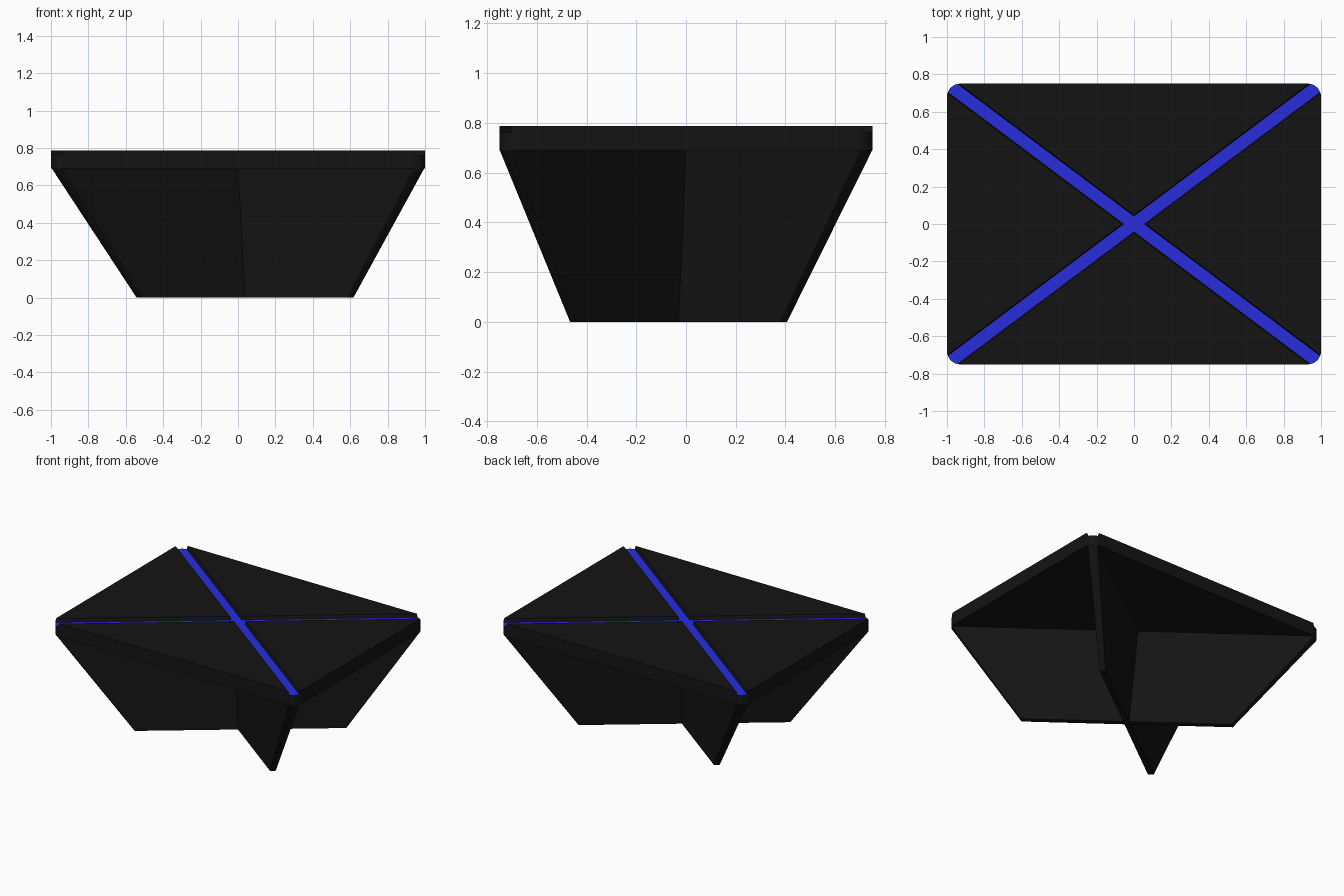
import bpy, bmesh
from math import atan2, asin, cos, sin, pi

if "Cube" in bpy.data.objects:
    bpy.data.objects.remove(bpy.data.objects["Cube"])

HX, HY, R = 1.0, 0.75, 0.07          # half sizes and corner radius of the top
DIAG = atan2(HY, HX)
CX, CY = HX - R, HY - R
OFF = -sin(DIAG) * CX + cos(DIAG) * CY  # arc centre offset from the diagonal


def material(name, rgb):
    m = bpy.data.materials.new(name)
    m.diffuse_color = (*rgb, 1)
    m.use_nodes = True
    m.node_tree.nodes["Principled BSDF"].inputs["Base Color"].default_value = m.diffuse_color
    return m


black = material("black", (0.007, 0.007, 0.007))
blue = material("blue", (0.02, 0.027, 0.72))


def arc(a, b, n):
    return [(CX + R * cos(a + (b - a) * i / n), CY + R * sin(a + (b - a) * i / n))
            for i in range(n + 1)]


def hit(w):
    """Angle at which a line offset w from the diagonal meets the rounded corner."""
    return DIAG + asin((w - OFF) / R)


def mirrored(pts, sx, sy):
    return [(x * sx, y * sy) for x, y in pts]


def loft(name, rings, mats):
    """Prism through (outline, z) rings; the last material goes on the top cap."""
    bm = bmesh.new()
    loops = [[bm.verts.new((x, y, z)) for x, y in pts] for pts, z in rings]
    n = len(loops[0])
    for lo, hi in zip(loops, loops[1:]):
        for i in range(n):
            j = (i + 1) % n
            bm.faces.new((lo[i], lo[j], hi[j], hi[i]))
    bm.faces.new(loops[0][::-1])
    bm.faces.new(loops[-1]).material_index = len(mats) - 1
    bmesh.ops.recalc_face_normals(bm, faces=bm.faces)
    me = bpy.data.meshes.new(name)
    bm.to_mesh(me)
    bm.free()
    for m in mats:
        me.materials.append(m)
    ob = bpy.data.objects.new(name, me)
    bpy.context.collection.objects.link(ob)


# Crossed base: X outline tapering down to a smaller, shifted foot, blue on top
W = 0.033
tip = arc(hit(-W), hit(W), 5)
cross = (tip + [(0, W / cos(DIAG))]
         + mirrored(tip, -1, 1)[::-1] + [(-W / sin(DIAG), 0)]
         + mirrored(tip, -1, -1) + [(0, -W / cos(DIAG))]
         + mirrored(tip, 1, -1)[::-1] + [(W / sin(DIAG), 0)])
foot = [(x * 0.5825 + 0.0375, y * 0.5825 - 0.03) for x, y in cross]
loft("crossed_base", [(foot, 0), (cross, 0.69), (cross, 0.762)], [black, blue])


# Four triangular top panels with slightly sloped groove walls
def long_panel(w):
    a = arc(hit(w), pi / 2, 3)
    return [(0, w / cos(DIAG))] + a + mirrored(a, -1, 1)[::-1]


def short_panel(w):
    a = arc(hit(-w), 0, 3)
    return [(w / sin(DIAG), 0)] + a + mirrored(a, 1, -1)[::-1]


for name, shape, sx, sy in (("back_panel", long_panel, 1, 1),
                            ("front_panel", long_panel, 1, -1),
                            ("right_panel", short_panel, 1, 1),
                            ("left_panel", short_panel, -1, 1)):
    loft(name, [(mirrored(shape(w), sx, sy), z)
                for w, z in ((W, 0.69), (W, 0.76), (0.039, 0.787))], [black])
